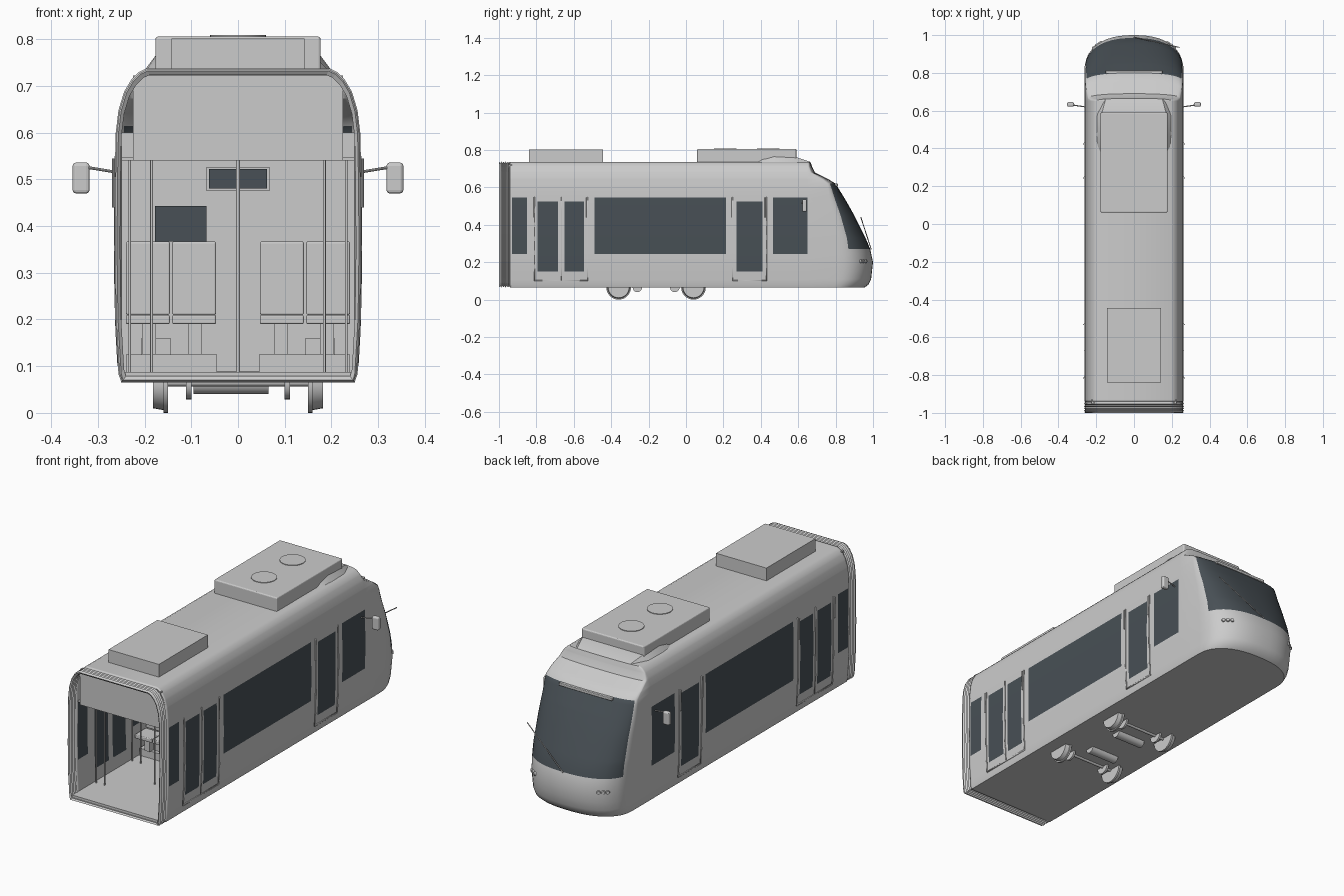
import bpy, bmesh, math
from mathutils import Vector

if "Cube" in bpy.data.objects:
    bpy.data.objects.remove(bpy.data.objects["Cube"])


def material(name, r, g, b):
    m = bpy.data.materials.new(name)
    m.use_nodes = True
    m.diffuse_color = (r, g, b, 1)
    m.node_tree.nodes["Principled BSDF"].inputs["Base Color"].default_value = (r, g, b, 1)
    return m


GREY = material("light_grey", 0.6, 0.6, 0.6)
GLASS = material("dark_glass", 0.065, 0.08, 0.092)


def finish(name, bm, mats=(GREY,), smooth=True, bevel=0, solid=0):
    bmesh.ops.recalc_face_normals(bm, faces=bm.faces)
    me = bpy.data.meshes.new(name)
    bm.to_mesh(me)
    bm.free()
    ob = bpy.data.objects.new(name, me)
    bpy.context.collection.objects.link(ob)
    for m in mats:
        me.materials.append(m)
    if smooth:
        bpy.ops.object.select_all(action="DESELECT")
        ob.select_set(True)
        bpy.context.view_layer.objects.active = ob
        bpy.ops.object.shade_smooth_by_angle(angle=math.radians(35))
    if solid:
        mod = ob.modifiers.new("thickness", "SOLIDIFY")
        mod.thickness, mod.offset = solid, -1
    if bevel:
        mod = ob.modifiers.new("bevel", "BEVEL")
        mod.width, mod.segments = bevel, 3
    return ob


def box(name, x, y, z, mat=GREY, bevel=0):
    bm = bmesh.new()
    bmesh.ops.create_cube(bm, size=1)
    for v in bm.verts:
        v.co = [lo + (c + 0.5) * (hi - lo) for c, (lo, hi) in zip(v.co, (x, y, z))]
    return finish(name, bm, (mat,), False, bevel)


def rod(name, a, b, r, sides=12, r2=None):
    a, b = Vector(a), Vector(b)
    bm = bmesh.new()
    bmesh.ops.create_cone(bm, cap_ends=True, segments=sides, radius1=r,
                          radius2=r if r2 is None else r2, depth=(b - a).length)
    turn = (b - a).to_track_quat("Z", "Y")
    for v in bm.verts:
        v.co = turn @ v.co + (a + b) / 2
    return finish(name, bm)


def lerp(table, z):
    for (z0, *p), (z1, *q) in zip(table, table[1:]):
        if z <= z1:
            t = max(0, (z - z0) / (z1 - z0))
            return [u + (v - u) * t for u, v in zip(p, q)]
    return table[-1][1:]


# Body shape by height: half width, then nose tip and nose depth
WIDTH = [(.065, .25), (.08, .254), (.2, .261), (.35, .263), (.5, .262), (.6, .26), (.65, .254),
         (.69, .242), (.715, .227), (.73, .212), (.737, .197)]
NOSE = [(.065, .955, .17), (.08, .975, .18), (.11, .99, .185), (.2, 1.0, .19), (.27, .985, .175),
        (.33, .96, .15), (.45, .9, .11), (.53, .855, .085), (.62, .8, .045), (.645, .76, .035),
        (.68, .69, .025), (.71, .675, .02), (.737, .665, .012)]
# Window openings: y from, y to, z from, z to
DOOR, WIN = (.15, .525), (.245, .545)
WINDOWS = [(-.93, -.85, *WIN), (-.795, -.685, *DOOR), (-.65, -.545, *DOOR),
           (-.49, .215, *WIN), (.27, .41, *DOOR), (.465, .65, *WIN)]
SHIELD = (.27, .62)


def half_width(z):
    return lerp(WIDTH, z)[0]


def nose_point(z, deg):
    tip, depth = lerp(NOSE, z)
    c, s = math.cos(math.radians(deg)), math.sin(math.radians(deg))
    soft = 0.85
    return Vector((half_width(z) * math.copysign(abs(c) ** soft, c),
                   tip - depth + depth * max(s, 0) ** soft, z))


# Body shell, with glass assigned to the faces inside window openings
rows = sorted({t[0] for t in WIDTH + NOSE} | set(DOOR + WIN + SHIELD))
sides = sorted({-.94} | {y for w in WINDOWS for y in w[:2]})
angles = [0, 8, 16, 24] + list(range(32, 150, 8)) + [156, 164, 172, 180]
bm = bmesh.new()
grid = []
for z in rows:
    w = half_width(z)
    pts = [(w, y, z) for y in sides] + [nose_point(z, a) for a in angles]
    pts += [(-w, y, z) for y in reversed(sides)]
    grid.append([bm.verts.new(p) for p in pts])
cols, ns = len(grid[0]), len(sides)
for i in range(len(rows) - 1):
    for j in range(cols - 1):
        f = bm.faces.new((grid[i][j], grid[i][j + 1], grid[i + 1][j + 1], grid[i + 1][j]))
        zc = (rows[i] + rows[i + 1]) / 2
        yc = (grid[i][j].co.y + grid[i][j + 1].co.y) / 2
        if ns <= j < ns + len(angles) - 1:
            a = (angles[j - ns] + angles[j - ns + 1]) / 2
            f.material_index = int(16 < a < 164 and SHIELD[0] < zc < SHIELD[1])
        else:
            f.material_index = int(any(a < yc < b and c < zc < d for a, b, c, d in WINDOWS))
for loop in (grid[0], grid[-1]):
    for j in range(cols // 2 - 1):
        quad = (loop[j], loop[j + 1], loop[cols - 2 - j], loop[cols - 1 - j])
        if len(set(quad)) == 4:
            bm.faces.new(quad)
    if cols % 2:
        m = cols // 2
        bm.faces.new((loop[m - 1], loop[m], loop[m + 1]))
finish("body_shell", bm, (GREY, GLASS), solid=.01)

# Pleated gangway at the open end
bm = bmesh.new()
ring = [(half_width(z), z) for z in rows]
ring += [(-x, z) for x, z in reversed(ring)]
loops = []
for k in range(11):
    s = .985 if k % 2 == 0 else .96
    loops.append([bm.verts.new((x * s, -1 + k * .006, .405 + (z - .405) * s)) for x, z in ring])
for a, b in zip(loops, loops[1:]):
    for j in range(len(ring)):
        n = (j + 1) % len(ring)
        bm.faces.new((a[j], a[n], b[n], b[j]))
finish("gangway_pleats", bm, smooth=False, solid=.006)

# Interior: floor, header above the opening, ceiling and cab wall
box("cabin_floor", (-.245, .245), (-.985, .8), (.076, .088))
box("end_header", (-.225, .225), (-.95, -.93), (.54, .722))
box("ceiling", (-.25, .25), (-.93, .44), (.54, .548))
box("cab_wall", (-.25, .25), (.44, .45), (.085, .6))
box("cab_wall_window", (-.178, -.067), (.434, .44), (.367, .443), GLASS)
box("route_display_frame", (-.068, .068), (.433, .44), (.476, .526))
box("route_display", (-.062, .062), (.428, .433), (.48, .522), GLASS)
for s in (-1, 1):
    def span(a, b):
        return tuple(sorted((s * a, s * b)))
    box("seat_plinth", span(.045, .24), (-.45, .2), (.088, .125))
    for y in (-.42, -.22, -.02, .16):
        for x in (.047, .146):
            box("seat_base", span(x, x + .094), (y - .07, y + .02), (.19, .21), bevel=.004)
            box("seat_back", span(x, x + .094), (y + .02, y + .035), (.21, .367), bevel=.004)
            box("seat_leg", span(x + .03, x + .06), (y - .04, y), (.125, .19))
    for y in (-.81, -.52, .25):
        rod("door_pole", (s * .232, y, .088), (s * .232, y, .54), .003)
        rod("aisle_pole", (s * .185, y, .088), (s * .185, y, .54), .003)
for y in (-.67, .33):
    rod("centre_pole", (0, y, .088), (0, y, .54), .004)

# Roof equipment
box("rear_roof_unit", (-.142, .142), (-.84, -.445), (.73, .802))
box("front_roof_unit", (-.177, .177), (.06, .59), (.73, .806), bevel=.006)
for y in (.21, .44):
    rod("roof_fan", (0, y, .803), (0, y, .809), .06, 32)

# Sloped fairing around the front roof unit
bm = bmesh.new()
outline = [(.36, .16, .737), (.41, .17, .757), (.47, .175, .767), (.58, .172, .765), (.662, .15, .738)]
strips = []
for y, x, z in outline:
    flare = x + (.028 if .4 < y < .6 else .015)
    strips.append([bm.verts.new(p) for p in ((-flare, y, .73), (-x, y, z), (x, y, z), (flare, y, .73))])
for a, b in zip(strips, strips[1:]):
    for j in range(3):
        bm.faces.new((a[j], a[j + 1], b[j + 1], b[j]))
finish("roof_fairing", bm)

# Door frames, grab handles, mirrors and headlights on both sides
for s in (-1, 1):
    def plate(name, y0, y1, z0, z1):
        bm = bmesh.new()
        zs = [z0 + (z1 - z0) * k / 6 for k in range(7)]
        edge = [[bm.verts.new((s * (half_width(z) + .003), y, z)) for y in (y0, y1)] for z in zs]
        for a, b in zip(edge, edge[1:]):
            bm.faces.new((a[0], a[1], b[1], b[0]) if s > 0 else (b[0], b[1], a[1], a[0]))
        finish(name, bm, solid=.004)
    for y0, y1 in ((-.81, -.525), (.25, .43)):
        plate("door_sill", y0, y1, .1, .106)
        for y in (y0, y1):
            plate("door_edge", y - .002, y + .002, .1, .55)
            rod("grab_handle", (s * .267, y - .006, .44), (s * .267, y - .006, .545), .003, 8)
    plate("door_split", -.669, -.666, .1, .55)
    rod("mirror_arm", (s * .258, .62, .515), (s * .325, .63, .526), .003, 8)
    box("mirror", tuple(sorted((s * .318, s * .354))), (.622, .645), (.47, .536), bevel=.007)
    for turn in (38, 44, 50):
        p = nose_point(.205, turn if s > 0 else 180 - turn)
        out = Vector((p.x * .9, .25, 0)).normalized()
        rod("headlight", p - out * .004, p + out * .006, .011, 16, .008)

# Windscreen cover strip and wiper
box("windscreen_strip", (-.15, .15), (.795, .812), (.606, .62), bevel=.003)
rod("wiper", (0, .99, .27), (.24, .935, .44), .0025, 8)

# Wheels, axles, brake discs and motors
for y in (-.36, .04):
    rod("axle", (-.16, y, .065), (.16, y, .065), .008)
    for s in (-1, 1):
        rod("wheel_flange", (s * .15, y, .066), (s * .16, y, .066), .066, 32)
        rod("wheel_tread", (s * .16, y, .066), (s * .182, y, .066), .06, 32, .056)
        rod("brake_disc", (s * .1, y, .065), (s * .111, y, .065), .036, 24)
        box("wheel_cover", tuple(sorted((s * .145, s * .207))), (y - .07, y + .07), (.085, .16))
for y in (-.26, -.06):
    rod("motor", (-.095, y, .065), (.065, y, .065), .025, 20)
